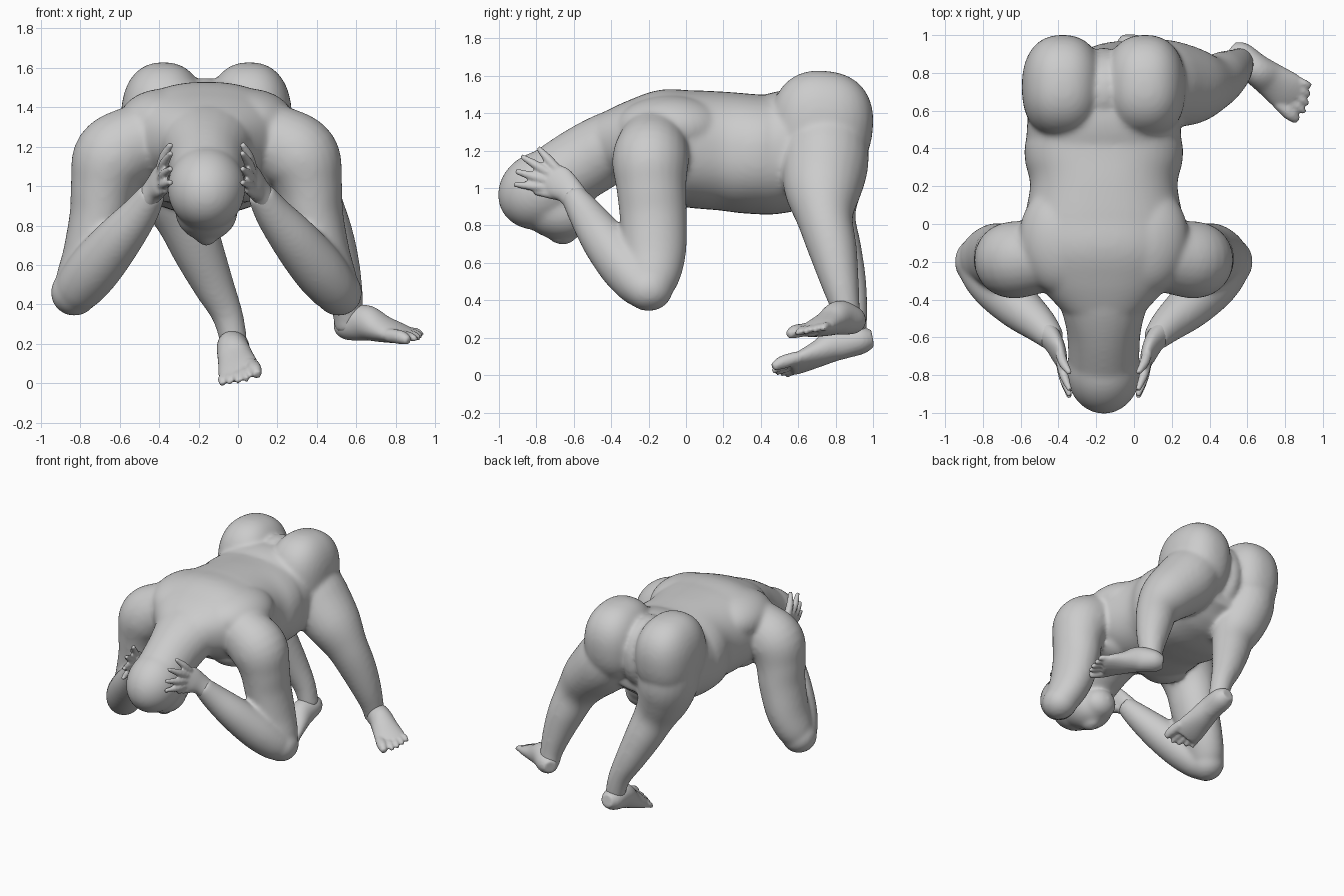
import bpy, bmesh, math
from mathutils import Vector, Matrix

CX = -0.16  # symmetry plane of the torso


def catmull(rows, n=5):
    """Smoothly interpolate a list of number rows."""
    out = []
    for i in range(len(rows) - 1):
        p = [rows[max(0, min(len(rows) - 1, i + k))] for k in (-1, 0, 1, 2)]
        for j in range(n):
            t = j / n
            out.append([0.5 * (2 * b + (c - a) * t + (2 * a - 5 * b + 4 * c - d) * t * t
                               + (3 * b - a - 3 * c + d) * t ** 3) for a, b, c, d in zip(*p)])
    return out + [list(rows[-1])]


def loft(bm, rows, up=(0, 0, 1), power=2.0, seg=24):
    """Tube through rows of (x, y, z, half width across, half height along up)."""
    pts = catmull([(list(r) + [r[3]])[:5] for r in rows])
    rings = []
    for i, r in enumerate(pts):
        t = (Vector(pts[min(i + 1, len(pts) - 1)][:3]) - Vector(pts[max(i - 1, 0)][:3])).normalized()
        side = t.cross(Vector(up)).normalized()
        top = side.cross(t)
        ring = []
        for k in range(seg):
            a = 2 * math.pi * k / seg
            c, s = math.cos(a), math.sin(a)
            c = math.copysign(abs(c) ** (2 / power), c)
            s = math.copysign(abs(s) ** (2 / power), s)
            ring.append(bm.verts.new(Vector(r[:3]) + side * c * r[3] + top * s * r[4]))
        rings.append(ring)
    for a, b in zip(rings, rings[1:]):
        for k in range(seg):
            bm.faces.new((a[k], a[(k + 1) % seg], b[(k + 1) % seg], b[k]))
    bm.faces.new(rings[0])
    bm.faces.new(rings[-1])


def ball(bm, c, r, tilt=0.0, power=2.0):
    """Ellipsoid (boxier for power > 2), tilted about the x axis."""
    verts = bmesh.ops.create_uvsphere(bm, u_segments=32, v_segments=20, radius=1)["verts"]
    m = Matrix.Translation(c) @ Matrix.Rotation(tilt, 4, 'X') @ Matrix.Diagonal((*r, 1))
    for v in verts:
        v.co = m @ (v.co / sum(abs(k) ** power for k in v.co) ** (1 / power))


def finish(bm, name, voxel, smooth):
    """Fuse overlapping shells into one smooth skin."""
    bmesh.ops.recalc_face_normals(bm, faces=bm.faces)
    me = bpy.data.meshes.new(name)
    bm.to_mesh(me)
    bm.free()
    ob = bpy.data.objects.new(name, me)
    bpy.context.collection.objects.link(ob)
    rm = ob.modifiers.new("fuse", 'REMESH')
    rm.mode, rm.voxel_size, rm.use_smooth_shade = 'VOXEL', voxel, True
    sm = ob.modifiers.new("soften", 'SMOOTH')
    sm.factor, sm.iterations = 0.5, smooth
    return ob


body = bmesh.new()

# torso from collar to pelvis: y, top, bottom, half width
torso = [(-0.46, 1.39, 1.08, 0.22), (-0.30, 1.47, 1.02, 0.36), (-0.15, 1.53, 0.95, 0.42),
         (0.0, 1.525, 0.90, 0.425), (0.2, 1.515, 0.88, 0.39), (0.32, 1.505, 0.865, 0.415),
         (0.40, 1.50, 0.86, 0.42), (0.46, 1.50, 0.86, 0.41), (0.60, 1.53, 0.89, 0.40),
         (0.74, 1.50, 0.95, 0.37), (0.86, 1.42, 1.02, 0.26)]
loft(body, [(CX, y, (t + b) / 2, w, (t - b) / 2) for y, t, b, w in torso], power=2.3, seg=48)
# floor of the cleft
ball(body, (CX, 0.70, 1.28), (0.14, 0.235, 0.27))

# neck, skull, face, jaw, nose
loft(body, [(CX, -0.24, 1.28, 0.28, 0.18), (CX, -0.40, 1.22, 0.24, 0.19),
            (CX, -0.56, 1.13, 0.198, 0.195), (CX, -0.74, 1.02, 0.187, 0.185)])
ball(body, (CX, -0.775, 0.99), (0.198, 0.238, 0.205), 0.5)
ball(body, (CX, -0.70, 0.88), (0.16, 0.205, 0.15), -0.35)
ball(body, (CX, -0.57, 0.86), (0.12, 0.11, 0.11))
ball(body, (CX, -0.66, 0.735), (0.05, 0.07, 0.038))

for s in (-1, 1):
    def m(rows):
        return [(CX + s * r[0], *r[1:]) for r in rows]

    # buttock, shoulder blade, breast muscle
    ball(body, (CX + s * 0.218, 0.725, 1.335), (0.216, 0.275, 0.292), -0.1, 2.35)
    ball(body, (CX + s * 0.21, -0.08, 1.32), (0.24, 0.30, 0.175))
    ball(body, (CX + s * 0.19, -0.10, 1.04), (0.18, 0.17, 0.12))

    # upper arm and forearm
    loft(body, m([(0.18, -0.14, 1.27, 0.19), (0.36, -0.175, 1.215, 0.195), (0.475, -0.19, 1.14, 0.205),
                  (0.52, -0.185, 1.0, 0.17, 0.187), (0.54, -0.175, 0.85, 0.155, 0.18),
                  (0.59, -0.17, 0.65, 0.14, 0.17), (0.65, -0.185, 0.5, 0.12, 0.14),
                  (0.67, -0.2, 0.43, 0.09)]), up=(0, 1, 0))
    ball(body, (CX + s * 0.67, -0.20, 0.46), (0.12, 0.13, 0.118))
    loft(body, m([(0.68, -0.2, 0.44, 0.10), (0.64, -0.25, 0.49, 0.125), (0.56, -0.335, 0.59, 0.135),
                  (0.45, -0.44, 0.725, 0.122), (0.34, -0.535, 0.86, 0.095), (0.27, -0.61, 0.97, 0.068)]),
         up=(1, 0, 0))

# legs: left leg steps out to the side, right leg crosses underneath
loft(body, [(0.06, 0.745, 1.3, 0.2, 0.22), (0.16, 0.742, 1.14, 0.22, 0.235), (0.31, 0.732, 0.98, 0.19, 0.205),
            (0.41, 0.745, 0.83, 0.15), (0.475, 0.785, 0.67, 0.13), (0.525, 0.82, 0.51, 0.105),
            (0.555, 0.85, 0.37, 0.08), (0.56, 0.87, 0.27, 0.07)], up=(0, 1, 0))
loft(body, [(-0.39, 0.745, 1.3, 0.2, 0.22), (-0.375, 0.742, 1.13, 0.205, 0.23), (-0.33, 0.74, 0.98, 0.185, 0.2),
            (-0.265, 0.76, 0.83, 0.15), (-0.20, 0.81, 0.67, 0.13), (-0.125, 0.86, 0.5, 0.105),
            (-0.055, 0.89, 0.35, 0.08), (-0.02, 0.895, 0.21, 0.07)], up=(0, 1, 0))
finish(body, "body", 0.014, 14)

# hands pressed against the sides of the head
hands = bmesh.new()
knuckles = [(-0.715, 1.00), (-0.725, 1.035), (-0.715, 1.07), (-0.69, 1.10)]
tips = [(-0.92, 1.02), (-0.91, 1.09), (-0.88, 1.17), (-0.79, 1.215)]
for s in (-1, 1):
    loft(hands, [(CX + s * x, y, z, w, h) for x, y, z, w, h in
                 [(0.32, -0.56, 0.90, 0.07, 0.065), (0.27, -0.62, 0.98, 0.075, 0.052),
                  (0.24, -0.68, 1.03, 0.09, 0.042), (0.22, -0.73, 1.065, 0.075, 0.03)]],
         up=(1, 0, 0))
    for (ky, kz), (ty, tz) in zip(knuckles, tips):
        loft(hands, [(CX + s * 0.23, ky, kz, 0.027), (CX + s * 0.212, (ky + ty) / 2, (kz + tz) / 2, 0.025),
                     (CX + s * 0.18, ty, tz, 0.014)], up=(1, 0, 0), seg=12)
    loft(hands, [(CX + s * 0.25, -0.64, 0.96, 0.035), (CX + s * 0.23, -0.73, 0.97, 0.027),
                 (CX + s * 0.205, -0.81, 0.98, 0.016)], up=(1, 0, 0), seg=12)
finish(hands, "hands", 0.009, 4)


def foot(bm, heel, toe, up, inner):
    """Foot from heel to toe; inner is the sign of the big toe side."""
    heel, toe, up = Vector(heel), Vector(toe), Vector(up).normalized()
    f = toe - heel
    side = f.cross(up).normalized() * inner
    up = side.cross(f).normalized() * inner
    rows = [(-0.08, 0, 0.045, 0.045), (0.04, 0.01, 0.078, 0.075), (0.28, 0.035, 0.083, 0.092),
            (0.5, 0.015, 0.094, 0.068), (0.72, 0, 0.107, 0.048), (0.84, -0.008, 0.097, 0.034)]
    loft(bm, [(*(heel + f * t + up * u), w, h) for t, u, w, h in rows], up=up)
    for off, end, r in [(0.075, 1.03, 0.036), (0.026, 1.04, 0.024), (-0.012, 1.01, 0.023),
                        (-0.049, 0.96, 0.022), (-0.082, 0.91, 0.022)]:
        a, b = heel + f * 0.74 + side * off, heel + f * end + side * off * 1.2
        loft(bm, [(*a, r), (*a.lerp(b, 0.6), r), (*(b - up * 0.012), r * 0.6)], up=up, seg=12)


feet = bmesh.new()
foot(feet, (0.54, 0.905, 0.285), (0.91, 0.625, 0.24), (-0.08, -0.1, 1), 1)
foot(feet, (-0.02, 0.96, 0.185), (0.01, 0.48, 0.025), (-0.38, 0, 1), -1)
finish(feet, "feet", 0.010, 4)
